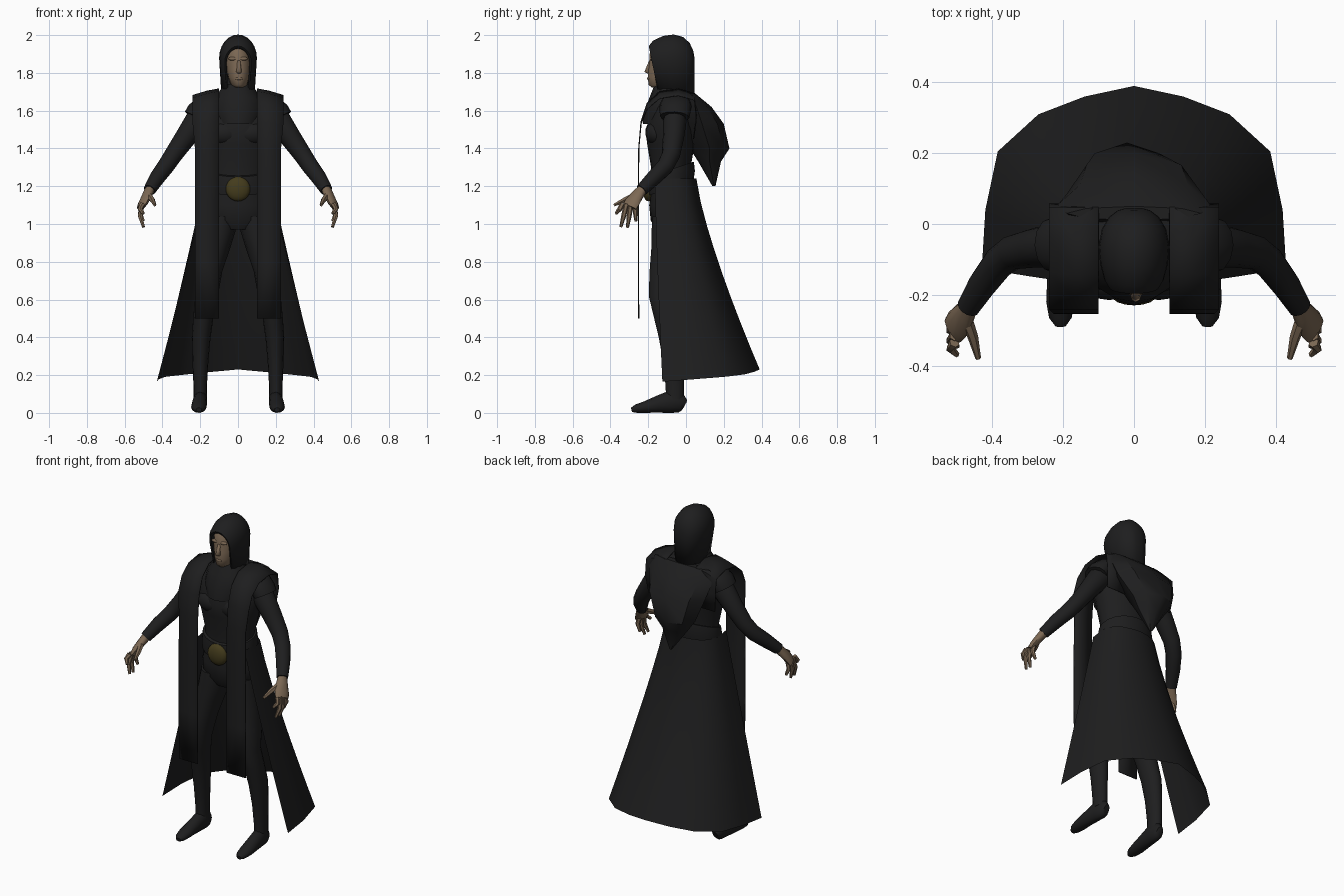
import bpy, bmesh, math
from mathutils import Vector as V


def material(name, rgb):
    m = bpy.data.materials.new(name)
    m.diffuse_color = (*rgb, 1)
    return m


BLACK = material("black_cloth", (0.013, 0.013, 0.0135))
SKIN = material("skin", (0.2, 0.138, 0.088))
GOLD = material("dark_gold", (0.058, 0.045, 0.012))


def finish(name, bm, mat, mirror=False, thick=0, angle=50):
    bmesh.ops.recalc_face_normals(bm, faces=bm.faces)
    me = bpy.data.meshes.new(name)
    bm.to_mesh(me)
    bm.free()
    me.materials.append(mat)
    ob = bpy.data.objects.new(name, me)
    bpy.context.collection.objects.link(ob)
    if thick:
        s = ob.modifiers.new("thickness", 'SOLIDIFY')
        s.thickness, s.offset = thick, 0
    if mirror:
        ob.modifiers.new("mirror", 'MIRROR').use_mirror_merge = False
    bpy.ops.object.select_all(action='DESELECT')
    ob.select_set(True)
    bpy.context.view_layer.objects.active = ob
    bpy.ops.object.shade_smooth_by_angle(angle=math.radians(angle))
    return ob


def skin_rows(bm, rows, closed):
    """Join rows of points with quads."""
    vs = [[bm.verts.new(p) for p in r] for r in rows]
    n = len(vs[0])
    for a, b in zip(vs, vs[1:]):
        for i in range(n if closed else n - 1):
            j = (i + 1) % n
            bm.faces.new((a[i], a[j], b[j], b[i]))
    return vs


def loft(name, rings, mat, n=14, flat=True, ref=(1, 0, 0), caps=True, tilt=0, bm=None, **kw):
    """Rings are (x, y, z, radius_a, radius_b), level or square to the path."""
    own = bm is None
    bm = bm or bmesh.new()
    c = [V(r[:3]) for r in rings]
    rows = []
    for i, r in enumerate(rings):
        t = V((0, 0, 1)) if flat else (c[min(i + 1, len(c) - 1)] - c[max(i - 1, 0)]).normalized()
        u = V(ref)
        u = (u - t * u.dot(t)).normalized()
        w = t.cross(u)
        ring = []
        for k in range(n):
            a = 2 * math.pi * k / n
            p = c[i] + u * math.cos(a) * r[3] + w * math.sin(a) * r[4]
            p.z += (p.y + 0.2) * tilt
            ring.append(p)
        rows.append(ring)
    vs = skin_rows(bm, rows, True)
    if caps:
        bm.faces.new(vs[0])
        bm.faces.new(vs[-1])
    return finish(name, bm, mat, **kw) if own else None


def ball(name, loc, scale, mat, **kw):
    bm = bmesh.new()
    bmesh.ops.create_uvsphere(bm, u_segments=16, v_segments=10, radius=1)
    for v in bm.verts:
        v.co = V(loc) + v.co * V(scale)
    return finish(name, bm, mat, **kw)


# Torso, chest and cowl
loft("torso", [(0, -.08, .97, .1, .08), (0, -.075, 1.02, .17, .112), (0, -.08, 1.1, .17, .115),
               (0, -.08, 1.2, .15, .105), (0, -.08, 1.3, .155, .105), (0, -.08, 1.42, .18, .125),
               (0, -.08, 1.5, .2, .135), (0, -.065, 1.6, .21, .11), (0, -.06, 1.67, .17, .085),
               (0, -.07, 1.71, .07, .06), (0, -.08, 1.78, .055, .055)], BLACK, n=20)
ball("chest_muscle", (.07, -.15, 1.48), (.09, .065, .065), BLACK, mirror=True)
loft("cowl", [(0, -.095, 1.53, .11, .134), (0, -.09, 1.6, .14, .13), (0, -.085, 1.67, .125, .108),
              (0, -.085, 1.74, .07, .08)], BLACK, n=16, caps=False)

# Belt and buckle
loft("belt", [(0, -.08, 1.15, .168, .12), (0, -.08, 1.2, .172, .127), (0, -.08, 1.25, .165, .122)],
     BLACK, n=20, tilt=.33)
ball("buckle", (0, -.2, 1.185), (.065, .03, .065), GOLD)

# Legs and feet
loft("leg", [(.088, -.08, 1.04, .085, .1), (.1, -.085, .96, .086, .1), (.12, -.09, .87, .078, .096),
             (.15, -.105, .75, .067, .09), (.166, -.125, .62, .06, .074), (.182, -.105, .52, .054, .07),
             (.195, -.08, .4, .05, .066), (.199, -.066, .27, .042, .056),
             (.2, -.06, .15, .036, .05), (.2, -.058, .07, .035, .048)], BLACK, mirror=True)
loft("foot", [(.195, -.008, .04, .02, .03), (.197, -.026, .05, .034, .05), (.2, -.08, .06, .037, .06),
              (.205, -.15, .045, .04, .045), (.208, -.22, .03, .04, .03),
              (.208, -.265, .022, .032, .022), (.207, -.288, .016, .015, .012)],
     BLACK, n=12, flat=False, mirror=True)

# Arms and shoulder caps
loft("arm", [(.16, -.055, 1.59, .06, .07), (.22, -.06, 1.54, .062, .066), (.28, -.067, 1.455, .056, .056),
             (.343, -.08, 1.365, .049, .048), (.383, -.11, 1.305, .046, .045),
             (.428, -.17, 1.245, .041, .041), (.468, -.235, 1.18, .033, .033)],
     BLACK, n=12, flat=False, ref=(0, 1, 0), mirror=True)
loft("shoulder_cap", [(.15, -.055, 1.645, .08, .04), (.185, -.055, 1.625, .084, .052),
                      (.215, -.058, 1.595, .082, .058), (.23, -.06, 1.567, .078, .058)],
     BLACK, n=12, flat=False, ref=(0, 1, 0), mirror=True)

# Hands with four fingers and a thumb
hand = bmesh.new()
loft("", [(.465, -.23, 1.185, .026, .026), (.48, -.255, 1.155, .036, .024), (.5, -.285, 1.115, .045, .021),
          (.512, -.3, 1.09, .042, .015)], SKIN, n=10, flat=False, ref=(0, 1, .5), bm=hand)
for y0, y1, z1 in [(-.335, -.37, 1.055), (-.315, -.345, .985), (-.292, -.31, .982), (-.27, -.265, 1.015)]:
    ym, zm = (y0 + y1) / 2, (1.1 + z1) / 2
    loft("", [(.507, y0, 1.105, .015, .015), (.518, ym, zm, .013, .013), (.5, y1, z1, .008, .008)],
         SKIN, n=6, flat=False, ref=(0, 1, 0), bm=hand)
loft("", [(.475, -.265, 1.155, .018, .018), (.455, -.32, 1.13, .015, .015), (.44, -.38, 1.1, .008, .008)],
     SKIN, n=6, flat=False, ref=(1, 0, 0), bm=hand)
finish("hand", hand, SKIN, mirror=True)

# Face with nose and brow
loft("face", [(.006, -.135, 1.722, .025, .045), (.006, -.13, 1.735, .042, .068), (.004, -.12, 1.775, .056, .084),
              (.002, -.115, 1.82, .064, .086), (0, -.11, 1.86, .067, .084), (0, -.11, 1.9, .064, .084),
              (0, -.105, 1.94, .045, .065)], SKIN, n=18)
loft("nose", [(.005, -.195, 1.797, .01, .01), (.005, -.202, 1.805, .015, .018), (.005, -.196, 1.83, .011, .014),
              (.004, -.187, 1.865, .01, .008)], SKIN, n=8, angle=80)
ball("brow", (.026, -.182, 1.875), (.026, .012, .01), SKIN, mirror=True)
ball("lips", (.005, -.196, 1.77), (.02, .01, .009), SKIN)

# Hood: nested arches from the face opening to the back
bm = bmesh.new()
rows = []
for y, w, top, bot, slant in [(-.186, .062, 1.93, 1.72, .19), (-.194, .069, 1.942, 1.71, .2),
                              (-.173, .081, 1.968, 1.70, .16), (-.12, .093, 1.993, 1.69, .08),
                              (-.065, .097, 2.0, 1.69, 0), (-.015, .088, 1.987, 1.69, 0),
                              (.018, .068, 1.955, 1.69, 0), (.036, .044, 1.915, 1.69, 0),
                              (.042, .022, 1.88, 1.69, 0)]:
    row = [(-w * .88, y + slant * (top - bot), bot)]
    spring = top - min(.13, w * 1.25)
    for k in range(13):
        a = math.pi * k / 12
        z = spring + (top - spring) * math.sin(a)
        row.append((-w * math.cos(a), y + slant * (top - z), z))
    row.append((w * .88, y + slant * (top - bot), bot))
    rows.append(row)
vs = skin_rows(bm, rows, False)
bm.faces.new(vs[-1])
finish("hood", bm, BLACK, thick=.006, angle=70)

# Long front panels laid over the shoulders
bm = bmesh.new()
rows = []
for y, z, drop in [(-.25, .5, 0), (-.252, .8, 0), (-.252, 1.1, 0), (-.25, 1.4, 0), (-.238, 1.54, .01),
                   (-.205, 1.64, .03), (-.14, 1.7, .035), (-.04, 1.715, .035), (.045, 1.69, .035),
                   (.055, 1.58, .02), (.04, 1.45, 0)]:
    wide = .24 if z > 1.5 else .228
    rows.append([(.1, y, z), (.165, y, z - drop * .35), (wide, y, z - drop)])
skin_rows(bm, rows, False)
finish("front_panel", bm, BLACK, mirror=True, thick=.006)

# Cloth bunched behind the shoulders, falling to a point
loft("back_drape", [(0, .03, 1.69, .19, .02), (0, .055, 1.62, .215, .08), (0, .085, 1.53, .19, .115),
                    (-.02, .125, 1.4, .13, .105), (-.015, .125, 1.33, .085, .06),
                    (0, .148, 1.2, .008, .008)], BLACK, n=8, angle=40)

# Open-fronted skirt
top = [(.16, -.165), (.175, -.06), (.15, .0), (.11, .03), (.06, .045), (0, .055)]
hem = [(.43, -.125), (.42, .04), (.385, .205), (.27, .31), (.14, .36), (0, .39)]
bm = bmesh.new()
rows = []
for k in range(9):
    t = k / 8
    half = []
    for i, (a, b) in enumerate(zip(top, hem)):
        z1 = .165 + .065 * i / 5
        half.append((a[0] + (b[0] - a[0]) * t ** 1.05, a[1] + (b[1] - a[1]) * t ** 1.28,
                     1.24 + (z1 - 1.24) * t))
    rows.append(half + [(-x, y, z) for x, y, z in half[-2::-1]])
skin_rows(bm, rows, False)
finish("skirt", bm, BLACK)
